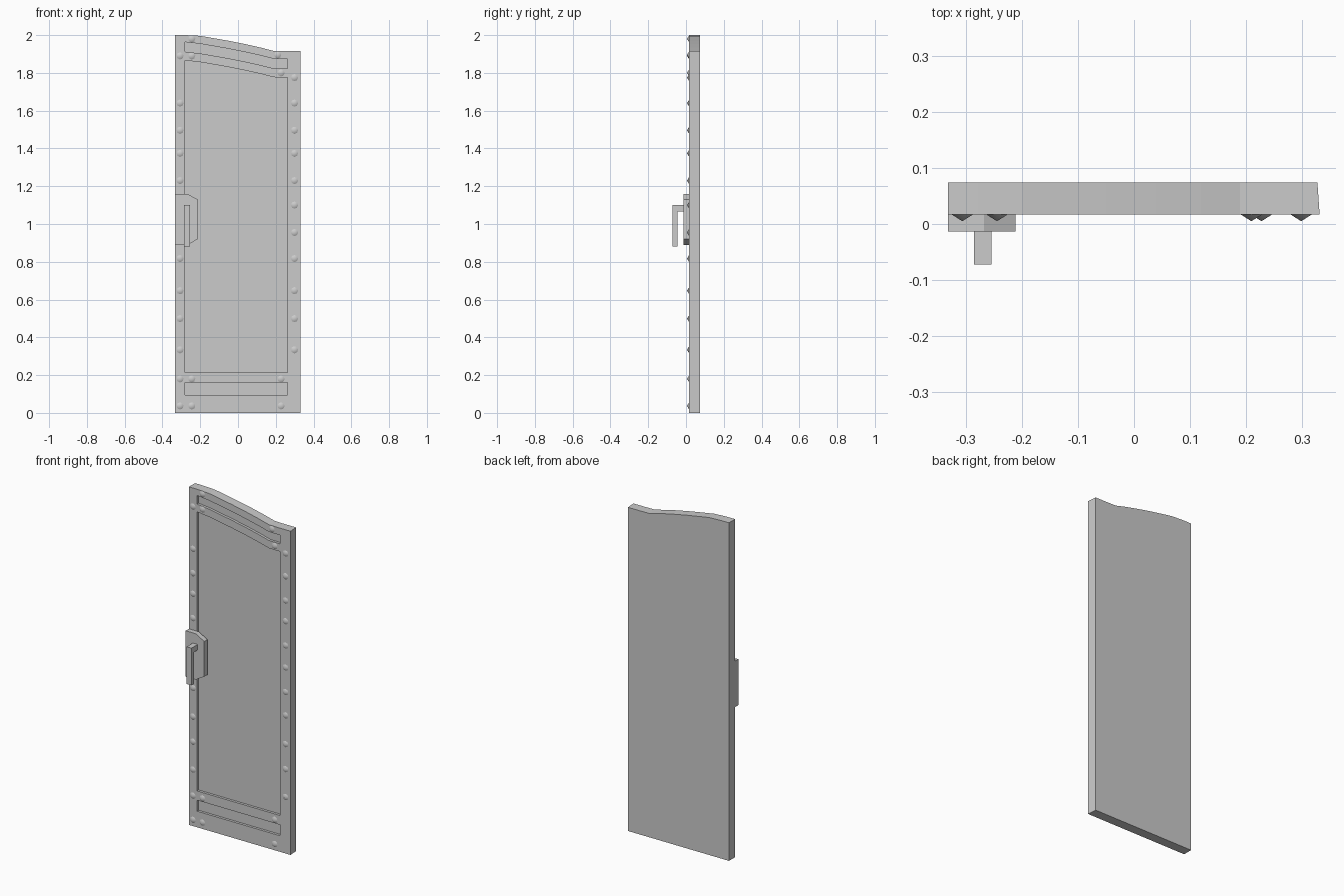
import bpy, bmesh
from mathutils import Matrix, Vector

cube = bpy.data.objects.get("Cube")
if cube:
    bpy.data.objects.remove(cube, do_unlink=True)

grey = bpy.data.materials.new("plain grey")
grey.use_nodes = True
grey.diffuse_color = (0.6, 0.6, 0.6, 1)
grey.node_tree.nodes["Principled BSDF"].inputs["Base Color"].default_value = (0.6, 0.6, 0.6, 1)

FRONT, BACK, RECESS = 0.017, 0.074, 0.015


def finish(bm, name):
    bmesh.ops.recalc_face_normals(bm, faces=bm.faces)
    mesh = bpy.data.meshes.new(name)
    bm.to_mesh(mesh)
    bm.free()
    mesh.materials.append(grey)
    obj = bpy.data.objects.new(name, mesh)
    bpy.context.collection.objects.link(obj)
    return obj


def prism(name, outline, offset):
    """Closed outline extruded along a vector."""
    bm = bmesh.new()
    face = bm.faces.new([bm.verts.new(p) for p in outline])
    out = bmesh.ops.extrude_face_region(bm, geom=[face], use_keep_orig=True)
    moved = [v for v in out["geom"] if isinstance(v, bmesh.types.BMVert)]
    bmesh.ops.translate(bm, verts=moved, vec=offset)
    return finish(bm, name)


# Door leaf: columns across the width, each with its drop below the arch crown
columns = [(-0.333, 0), (-0.28, 0), (-0.2, 0.009), (-0.13, 0.021), (-0.05, 0.035),
           (0.04, 0.053), (0.12, 0.071), (0.19, 0.089), (0.262, 0.09), (0.332, 0.09)]


def column_heights(drop):
    arch = [z - drop for z in (1.866, 1.912, 1.963)]
    return [0, 0.095, 0.16, 0.215] + arch + [min(2.0, 2.005 - drop)]


bm = bmesh.new()
grid = [[bm.verts.new((x, FRONT, z)) for z in column_heights(d)] for x, d in columns]
sunk = []
for i in range(len(grid) - 1):
    for j in range(len(grid[0]) - 1):
        face = bm.faces.new((grid[i][j], grid[i + 1][j], grid[i + 1][j + 1], grid[i][j + 1]))
        # Bottom strip, main panel and arched strip are recessed
        if 0 < i < len(grid) - 2 and j in (1, 3, 5):
            sunk.append(face)

# Sides and back from the rim
rim = [e for e in bm.edges if e.is_boundary]
out = bmesh.ops.extrude_edge_only(bm, edges=rim)["geom"]
back_verts = [g for g in out if isinstance(g, bmesh.types.BMVert)]
back_edges = [g for g in out if isinstance(g, bmesh.types.BMEdge)]
for v in back_verts:
    v.co.y = BACK
    if v.co.x > 0.33:
        v.co.x = 0.328
bmesh.ops.contextual_create(bm, geom=back_edges)

# Push the panels in
out = bmesh.ops.extrude_face_region(bm, geom=sunk)["geom"]
bmesh.ops.translate(bm, verts=[g for g in out if isinstance(g, bmesh.types.BMVert)],
                    vec=(0, RECESS, 0))
bmesh.ops.delete(bm, geom=[f for f in sunk if f.is_valid], context="FACES")
finish(bm, "door_leaf")

# Rivets along the frame
stile = [1.64, 1.496, 1.374, 1.23, 1.1, 0.955, 0.817, 0.647, 0.499, 0.334]
spots = [(x, z) for x in (-0.307, 0.299) for z in stile]
spots += [(x, z) for x in (-0.307, -0.245, 0.228) for z in (0.18, 0.037)]
spots += [(-0.307, 1.89), (-0.245, 1.89), (-0.245, 1.98),
          (0.299, 1.775), (0.21, 1.895), (0.228, 1.8)]
bm = bmesh.new()
for x, z in spots:
    place = Matrix.Translation((x, FRONT - 0.006, z)) @ Matrix.Rotation(1.5708, 4, "X")
    bmesh.ops.create_cone(bm, cap_ends=False, segments=8, radius1=0.019, radius2=0,
                          depth=0.012, matrix=place)
bmesh.ops.remove_doubles(bm, verts=bm.verts, dist=0.0001)
rivets = finish(bm, "rivets")
for poly in rivets.data.polygons:
    poly.use_smooth = True

# Lock plate with clipped corners
plate = [(-0.333, 0.888), (-0.268, 0.888), (-0.212, 0.921),
         (-0.212, 1.129), (-0.268, 1.16), (-0.333, 1.16)]
prism("lock_plate", [(x, FRONT, z) for x, z in plate], Vector((0, -0.03, 0)))

# Hooked handle
hook = [(-0.012, 1.1), (-0.072, 1.1), (-0.072, 0.88),
        (-0.046, 0.88), (-0.046, 1.067), (-0.012, 1.067)]
prism("handle", [(-0.286, y, z) for y, z in hook], Vector((0.031, 0, 0)))
